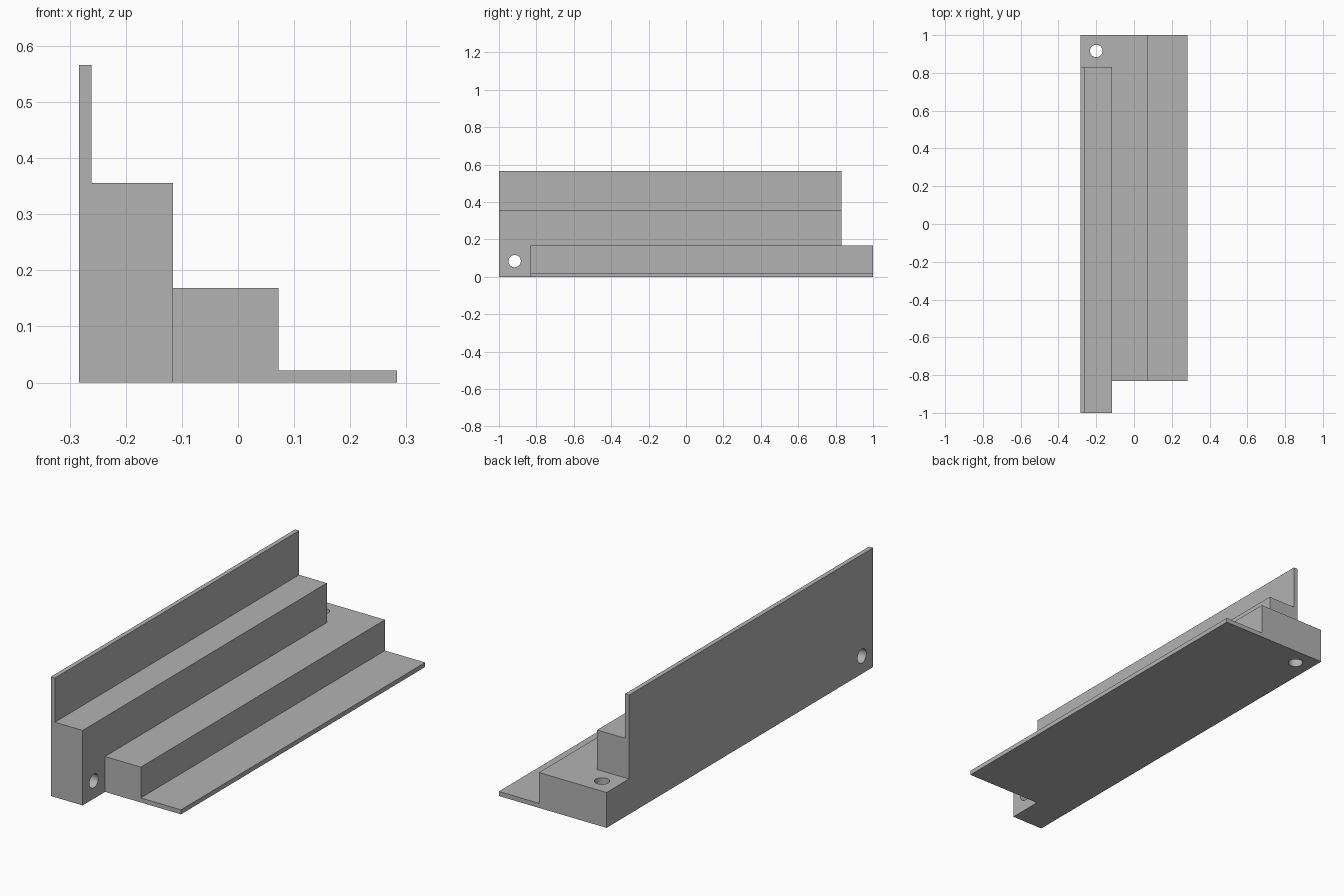
import bpy
import bmesh
import math

if "Cube" in bpy.data.objects:
    bpy.data.objects.remove(bpy.data.objects["Cube"])

WALL, STEP, HOLE_R = 0.0215, 0.168, 0.033
LEFT, MID, RIGHT = -0.283, -0.116, 0.283

grey = bpy.data.materials.new("grey")
grey.diffuse_color = (0.45, 0.45, 0.45, 1)
grey.use_nodes = True
grey.node_tree.nodes["Principled BSDF"].inputs["Base Color"].default_value = grey.diffuse_color


def extrude_profile(name, points, y0, y1):
    """Solid made by sweeping an (x, z) outline along y."""
    bm = bmesh.new()
    face = bm.faces.new([bm.verts.new((x, y0, z)) for x, z in points])
    ret = bmesh.ops.extrude_face_region(bm, geom=[face])
    verts = [v for v in ret["geom"] if isinstance(v, bmesh.types.BMVert)]
    bmesh.ops.translate(bm, verts=verts, vec=(0, y1 - y0, 0))
    bmesh.ops.recalc_face_normals(bm, faces=bm.faces[:])
    mesh = bpy.data.meshes.new(name)
    bm.to_mesh(mesh)
    bm.free()
    mesh.materials.append(grey)
    obj = bpy.data.objects.new(name, mesh)
    bpy.context.collection.objects.link(obj)
    return obj


def apply_boolean(target, tool, operation):
    """Combine the tool into the target, then remove the tool."""
    bpy.context.view_layer.objects.active = target
    mod = target.modifiers.new("boolean", 'BOOLEAN')
    mod.operation, mod.solver, mod.object = operation, 'EXACT', tool
    bpy.ops.object.modifier_apply(modifier=mod.name)
    bpy.data.objects.remove(tool)


def drill(target, location, rotation):
    bpy.ops.mesh.primitive_cylinder_add(vertices=48, radius=HOLE_R, depth=0.5,
                                        location=location, rotation=rotation)
    cutter = bpy.context.object
    cutter.data.materials.append(grey)
    cutter.hide_render = True
    apply_boolean(target, cutter, 'DIFFERENCE')


# Upright leg: thick lower block with a thin tall wall
bracket = extrude_profile("stepped_bracket", [
    (LEFT, 0), (MID, 0), (MID, 0.356), (LEFT + WALL, 0.356),
    (LEFT + WALL, 0.566), (LEFT, 0.566)], -1.0, 0.832)

# Flat leg: low block with a thin flange, shifted backwards
flat_leg = extrude_profile("flat_leg", [
    (LEFT, 0), (RIGHT, 0), (RIGHT, WALL), (0.072, WALL),
    (0.072, STEP), (LEFT, STEP)], -0.832, 1.0)
apply_boolean(bracket, flat_leg, 'UNION')

# Bolt holes: one through each projecting end
drill(bracket, (-0.2, -0.916, 0.084), (0, math.pi / 2, 0))
drill(bracket, (-0.2, 0.916, 0.084), (0, 0, 0))

# Smooth hole walls, sharp edges elsewhere
bpy.ops.object.select_all(action='DESELECT')
bracket.select_set(True)
bpy.context.view_layer.objects.active = bracket
bpy.ops.object.shade_smooth_by_angle(angle=math.radians(30))
